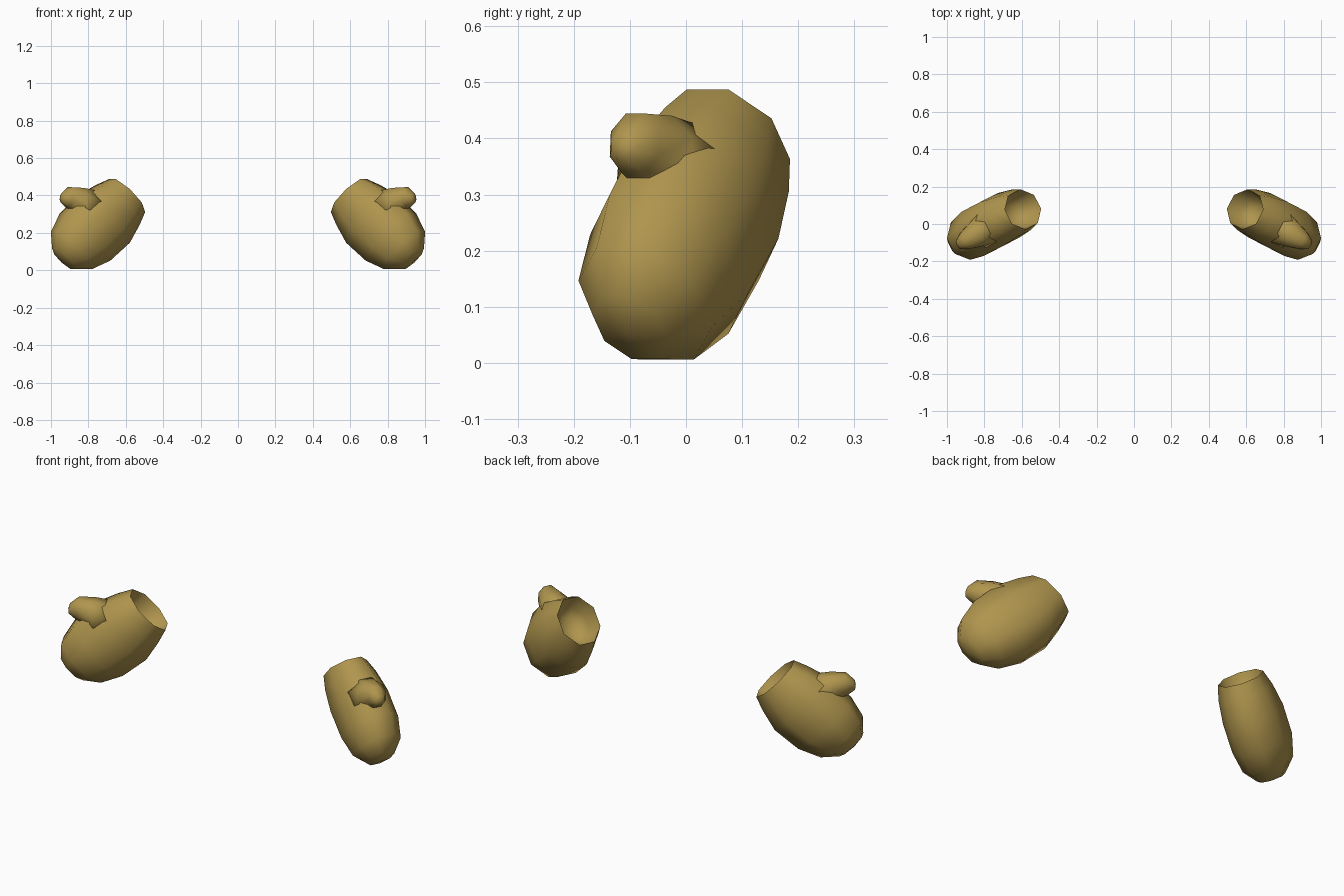
import bpy, bmesh, math
from mathutils import Vector

if "Cube" in bpy.data.objects:
    bpy.data.objects.remove(bpy.data.objects["Cube"])

# Each mitten lies in an upright plane turned about z
U = Vector((0.89, -0.455, 0))
N = Vector((0.455, 0.89, 0))
Z = Vector((0, 0, 1))
A = (U - Z) * math.sqrt(0.5)      # cuff to fingertips
W = (U + Z) * math.sqrt(0.5)      # across the palm, to the thumb side
MID = 0.343                       # plane offset along N

wool = bpy.data.materials.new("mustard wool")
wool.diffuse_color = (0.43, 0.30, 0.075, 1)
wool.use_nodes = True
wool.node_tree.nodes["Principled BSDF"].inputs["Base Color"].default_value = wool.diffuse_color


def at(u, z, n=0):
    return U * u + Z * z + N * (MID + n)


def along(s, c, n=0):
    return A * s + W * (0.631 + c) + N * (MID + n)


def ring(centre, across, rw, rt, sides=8):
    pts = []
    for i in range(sides):
        t = 2 * math.pi * (i + 0.5) / sides
        pts.append(centre + across * (rw * math.cos(t)) + N * (rt * math.sin(t)))
    return pts


def loft(name, rings, start, tip, mirror, sharp_row=None):
    """Skin the rings and close both ends on a point."""
    bm = bmesh.new()

    def vert(p):
        return bm.verts.new((p.x * mirror, p.y, p.z))

    rows = [[vert(p) for p in r] for r in rings]
    n = len(rows[0])
    for a, b in zip(rows, rows[1:]):
        for i in range(n):
            j = (i + 1) % n
            bm.faces.new((a[i], a[j], b[j], b[i]))
    for row, point in ((rows[0], start), (rows[-1], tip)):
        end = vert(point)
        for i in range(n):
            bm.faces.new((row[i], row[(i + 1) % n], end))
    bmesh.ops.recalc_face_normals(bm, faces=bm.faces[:])
    if bm.calc_volume(signed=True) < 0:
        bmesh.ops.reverse_faces(bm, faces=bm.faces[:])
    for f in bm.faces:
        f.smooth = True
    # crisp rim at the cuff
    if sharp_row is not None:
        rim = set(rows[sharp_row])
        for e in bm.edges:
            if e.verts[0] in rim and e.verts[1] in rim:
                e.smooth = False
    me = bpy.data.meshes.new(name)
    bm.to_mesh(me)
    bm.free()
    me.materials.append(wool)
    ob = bpy.data.objects.new(name, me)
    bpy.context.collection.objects.link(ob)


# Rings: distance along A, shift along W, half width, half thickness, shift along N
hollow = [(0.185, 0, 0.070, 0.058, 0), (0.15, 0, 0.108, 0.09, 0)]
body = [(0.066, 0, 0.134, 0.110, -0.003), (0.14, 0.003, 0.163, 0.13, 0),
        (0.25, 0.007, 0.195, 0.143, 0.004), (0.40, 0.019, 0.191, 0.143, 0.003),
        (0.51, 0.028, 0.152, 0.122, -0.002), (0.575, 0.032, 0.085, 0.07, -0.006)]
body_rings = [ring(along(s, c, n), W, rw, rt) for s, c, rw, rt, n in hollow + body]

# Thumb: wide base sunk in the palm edge, tapering to a short blunt stub
tilt = (Z - U * 0.1).normalized()
thumb_rings = [ring(along(0.275, 0.115), -A, 0.125, 0.105),
               ring(at(0.775, 0.376, -0.008), tilt, 0.070, 0.078),
               ring(at(0.850, 0.390, -0.012), tilt, 0.059, 0.052),
               ring(at(0.890, 0.387, -0.014), tilt, 0.026, 0.026)]

for side, m in (("right", 1), ("left", -1)):
    loft(side + "_mitten_body", body_rings, along(0.20, 0), along(0.592, 0.036, -0.006), m, 2)
    loft(side + "_mitten_thumb", thumb_rings, along(0.275, 0.11), at(0.896, 0.387, -0.014), m)
